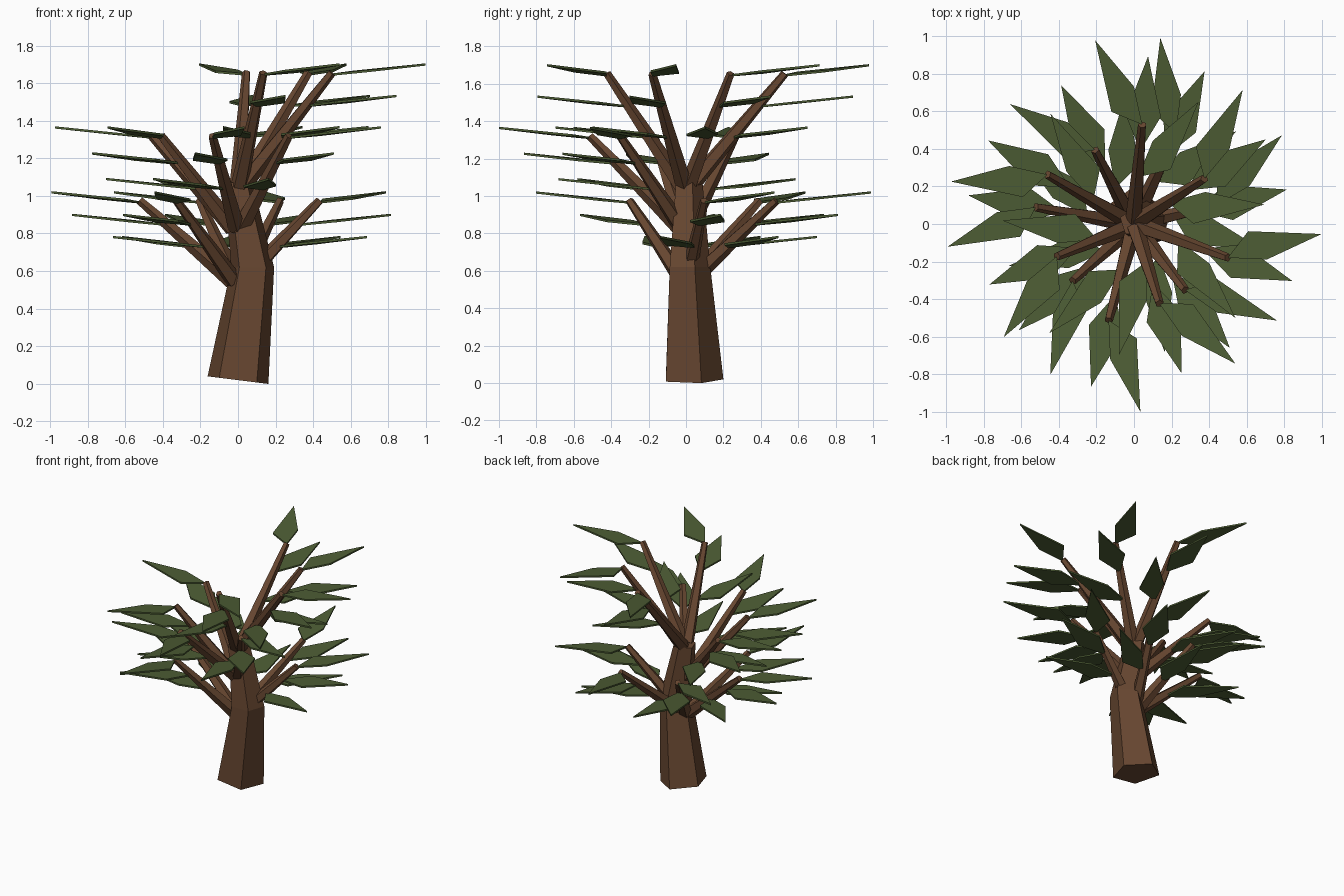
import bpy, bmesh, math
from mathutils import Vector, Matrix

if "Cube" in bpy.data.objects:
    bpy.data.objects.remove(bpy.data.objects["Cube"])


def material(name, rgb):
    m = bpy.data.materials.new(name)
    m.diffuse_color = (*rgb, 1)
    m.use_nodes = True
    m.node_tree.nodes["Principled BSDF"].inputs["Base Color"].default_value = m.diffuse_color
    return m


bark = material("bark", (0.135, 0.062, 0.03))
green = material("leaf_green", (0.075, 0.11, 0.035))


def finish(bm, name, mat):
    bmesh.ops.recalc_face_normals(bm, faces=bm.faces)
    me = bpy.data.meshes.new(name)
    bm.to_mesh(me)
    bm.free()
    me.materials.append(mat)
    ob = bpy.data.objects.new(name, me)
    bpy.context.collection.objects.link(ob)


def loft(bm, rings):
    # closed solid through matching rings of points
    rows = [[bm.verts.new(p) for p in r] for r in rings]
    n = len(rows[0])
    for a, b in zip(rows, rows[1:]):
        for i in range(n):
            j = (i + 1) % n
            bm.faces.new((a[i], a[j], b[j], b[i]))
    bm.faces.new(rows[0][::-1])
    bm.faces.new(rows[-1])


# trunk: bent five-sided taper; slope tilts each ring along x
bm = bmesh.new()
rings = []
for cx, cy, cz, r, slope in [(0, 0.03, 0.02, 0.17, -0.125),
                             (0.078, 0.01, 0.62, 0.12, 0.0),
                             (0.0, 0.01, 1.075, 0.078, 0.1)]:
    ring = []
    for k in range(5):
        a = math.radians(90 + 72 * k)
        x = r * math.cos(a)
        ring.append((cx + x, cy + r * math.sin(a), cz + slope * x))
    rings.append(ring)
loft(bm, rings)
finish(bm, "trunk", bark)

# leaf outlines (along branch heading + turn, sideways)
SIDE = [(0, 0), (0.20, -0.06), (0.515, 0), (0.14, 0.11)]
MIDDLE = [(0, 0), (0.19, -0.095), (0.505, 0), (0.19, 0.095)]
MIRROR = [(x, -y) for x, y in SIDE]
LEAVES = [(1.0, 34, SIDE), (0.72, 0, MIDDLE), (0.44, -34, MIRROR)]

BASE_Z = (0.55, 0.83, 1.06)
TIP_Z = (0.975, 1.32, 1.655)

branches, leaves = bmesh.new(), bmesh.new()
for i in range(13):
    # branches spiral by the golden angle over three tiers
    heading = 12.7 + 137.5 * i
    tier = i % 3
    reach = 0.53 if i % 2 else 0.445
    turn = Matrix.Rotation(math.radians(heading), 3, 'Z')
    base = turn @ Vector((0.03, 0, 0)) + Vector((0, 0, BASE_Z[tier]))
    tip = turn @ Vector((reach, 0, 0)) + Vector((0, 0, TIP_Z[tier]))
    rot = (tip - base).to_track_quat('Z', 'Y')
    rings = []
    for c, r in ((base, 0.048), (tip, 0.023)):
        rings.append([c + rot @ Vector((r * math.cos(k * math.tau / 5),
                                        r * math.sin(k * math.tau / 5), 0))
                      for k in range(5)])
    loft(branches, rings)

    # three thin leaves on each branch
    for t, angle, outline in LEAVES:
        at = base.lerp(tip, t) - Vector((0, 0, 0.01))
        spin = Matrix.Rotation(math.radians(heading + angle), 3, 'Z')
        loft(leaves, [[at + spin @ Vector((x, y, 0.105 * x + h))
                       for x, y in outline] for h in (-0.006, 0.006)])

finish(branches, "branches", bark)
finish(leaves, "leaves", green)
